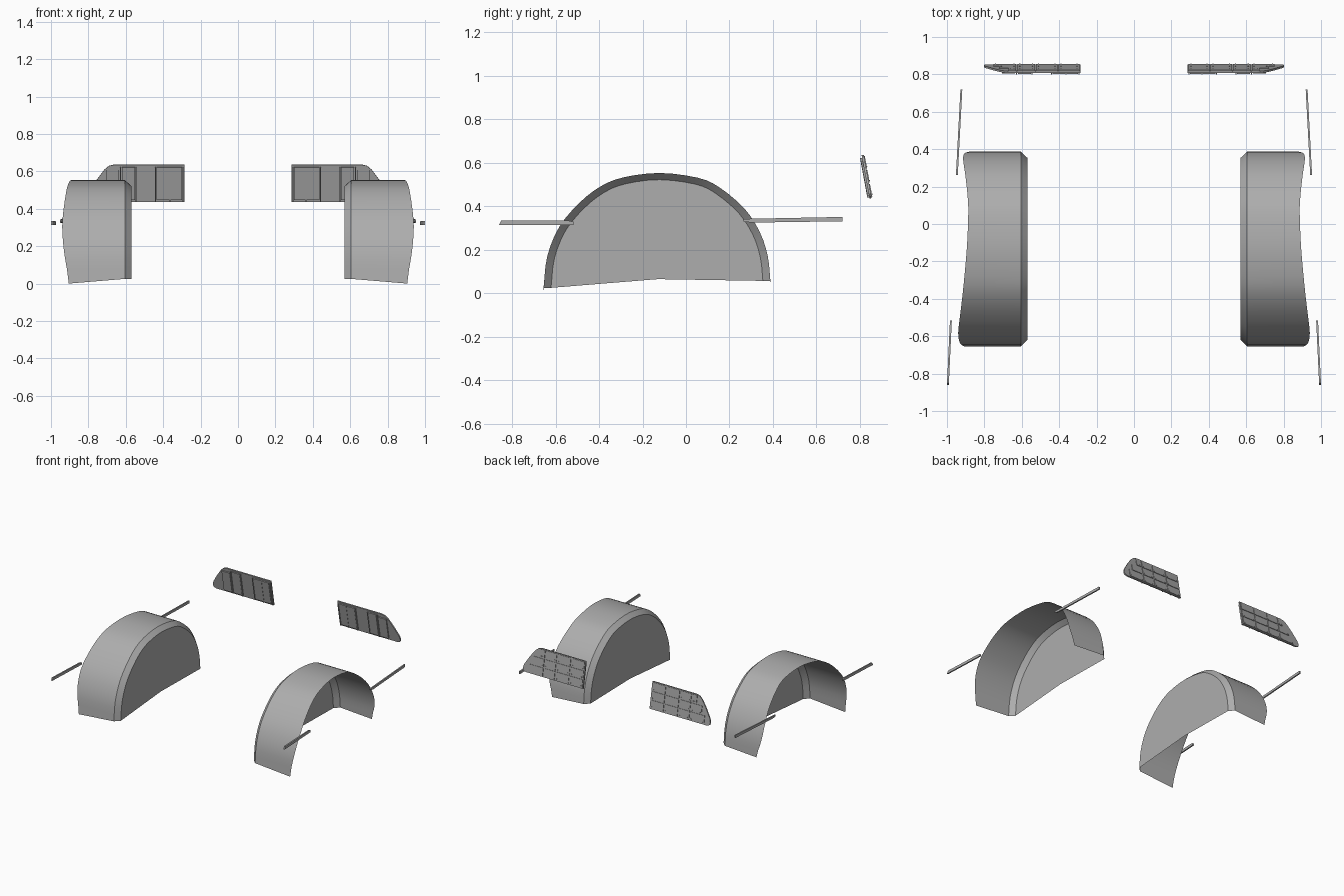
import bpy, bmesh, math
from mathutils import Vector, Matrix

if "Cube" in bpy.data.objects:
    bpy.data.objects.remove(bpy.data.objects["Cube"])


def grey(name, v):
    m = bpy.data.materials.new(name)
    m.diffuse_color = (v, v, v, 1)
    m.use_nodes = True
    m.node_tree.nodes["Principled BSDF"].inputs["Base Color"].default_value = m.diffuse_color
    return m


LINER = grey("liner_grey", .42)
DARK = grey("dark_grey", .36)


def finish(name, bm, mat, smooth=False):
    """Turn a bmesh of the +x half into an object mirrored across x = 0."""
    me = bpy.data.meshes.new(name)
    bm.to_mesh(me)
    bm.free()
    me.materials.append(mat)
    ob = bpy.data.objects.new(name, me)
    bpy.context.collection.objects.link(ob)
    mod = ob.modifiers.new("mirror", 'MIRROR')
    mod.use_mirror_merge = False
    if smooth:
        bpy.ops.object.select_all(action='DESELECT')
        ob.select_set(True)
        bpy.context.view_layer.objects.active = ob
        bpy.ops.object.shade_smooth_by_angle(angle=math.radians(28))
    return ob


def spline(pts, n=3):
    """Catmull-Rom subdivision of a point list."""
    p = [Vector(q) for q in pts]
    p = [2 * p[0] - p[1]] + p + [2 * p[-1] - p[-2]]
    out = []
    for i in range(1, len(p) - 2):
        a, b, c, d = p[i - 1:i + 3]
        for k in range(n):
            t = k / n
            out.append(0.5 * (2 * b + (c - a) * t + (2 * a - 5 * b + 4 * c - d) * t * t
                              + (3 * b - a - 3 * c + d) * t ** 3))
    return out + [p[-2]]


def prism(bm, outline, d0, d1):
    """Extrude an (x, z) outline along y from d0 to d1."""
    a = [bm.verts.new((x, d0, z)) for x, z in outline]
    b = [bm.verts.new((x, d1, z)) for x, z in outline]
    bm.faces.new(a)
    bm.faces.new(b[::-1])
    n = len(a)
    for i in range(n):
        bm.faces.new((a[i], b[i], b[(i + 1) % n], a[(i + 1) % n]))


def rect(x0, x1, z0, z1):
    return [(x0, z0), (x1, z0), (x1, z1), (x0, z1)]


# wheel arch liner: (outer edge x, y, z) along the arch, front to rear
arch = spline([(.905, -.655, .025), (.93, -.638, .17), (.94, -.583, .305), (.93, -.49, .416),
               (.918, -.39, .493), (.907, -.283, .534), (.893, -.12, .553), (.886, .055, .531),
               (.89, .155, .486), (.903, .27, .388), (.913, .34, .280), (.908, .376, .17),
               (.875, .388, .057)])
bm = bmesh.new()
rows = []
last = len(arch) - 1
for i, (x, y, z) in enumerate(arch):
    zo = 0 if i == 0 else .04 if i == last else z
    base = .025 + (.057 - .025) * i / last
    inner = (.57, -.135 + (y + .135) * .934, base + (z - base) * .94)
    rows.append([bm.verts.new(c) for c in ((x, y, zo), (.605, y, z), inner)])
for r, s in zip(rows, rows[1:]):
    for k in range(2):
        bm.faces.new((r[k], r[k + 1], s[k + 1], s[k]))
# flat inner wall with a slightly raised lower edge
bm.faces.new([r[2] for r in rows] + [bm.verts.new((.57, -.13, .065))])
bmesh.ops.recalc_face_normals(bm, faces=bm.faces)
finish("wheel_arch_liner", bm, LINER, smooth=True)


# thin side marker strips: (y, z) side outline, x at each end
def strip(name, outline, xa, xb, thick):
    bm = bmesh.new()
    y0, y1 = min(p[0] for p in outline), max(p[0] for p in outline)
    sides = []
    for off in (0, thick):
        sides.append([bm.verts.new((xa + (xb - xa) * (y - y0) / (y1 - y0) + off, y, z))
                      for y, z in outline])
    a, b = sides
    bm.faces.new(a)
    bm.faces.new(b[::-1])
    for i in range(len(a)):
        j = (i + 1) % len(a)
        bm.faces.new((a[i], b[i], b[j], a[j]))
    bmesh.ops.recalc_face_normals(bm, faces=bm.faces)
    finish(name, bm, LINER)


strip("front_side_marker", [(-.86, .313), (-.517, .314), (-.517, .329), (-.54, .334), (-.85, .334)],
      .990, .974, .010)
strip("rear_side_marker", [(.262, .342), (.265, .330), (.30, .325), (.72, .331), (.72, .351)],
      .942, .918, .010)

# tail lamp, built upright with its back at y = 0 and then leaned forward
bm = bmesh.new()
H = .203
outline = [(.285, 0), (.775, 0), (.797, .008), (.803, .025), (.795, .055), (.755, .12),
           (.715, .175), (.69, .196), (.66, H), (.285, H)]
prism(bm, outline, -.013, -.003)
# raised blocks on the inner side
for x0, x1, top in ((.30, .36, .19), (.366, .435, .19), (.55, .62, .19), (.635, .705, .175)):
    prism(bm, rect(x0, x1, .012, top), -.021, -.013)
# thin ridges between the blocks
for x in (.293, .363, .44, .545, .6275):
    prism(bm, rect(x - .0025, x + .0025, .005, .19), -.0225, -.013)
# rows of lens panels on the back, shorter toward the top
for z0, z1, end in ((.008, .066, .752), (.073, .131, .722), (.138, .196, .672)):
    cols = [.292, .41, .53, .63]
    for i, x0 in enumerate(cols):
        x1 = cols[i + 1] - .007 if i < 3 else end
        prism(bm, rect(x0, x1, z0, z1), -.003, .001)
        # small studs at panel corners
        for sx in (x0 + .012, x1 - .012):
            prism(bm, rect(sx - .003, sx + .003, z0 + .006, z0 + .012), .001, .003)
bmesh.ops.recalc_face_normals(bm, faces=bm.faces)
bm.transform(Matrix.Translation((0, .857, .438)) @ Matrix.Rotation(math.radians(10.5), 4, 'X'))
finish("tail_lamp", bm, DARK)
